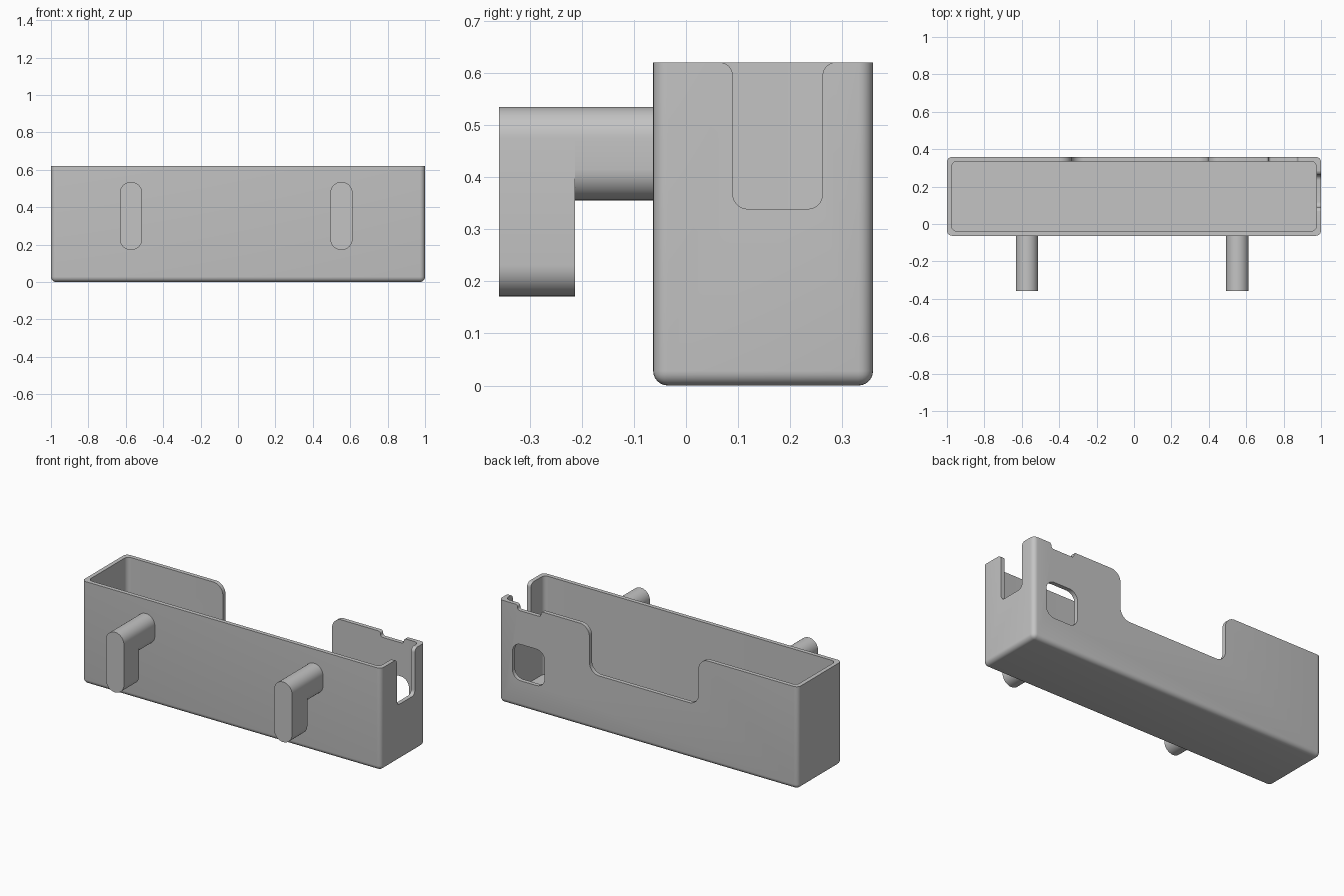
import bpy, bmesh, math
from mathutils import Vector

if "Cube" in bpy.data.objects:
    bpy.data.objects.remove(bpy.data.objects["Cube"])

grey = bpy.data.materials.new("plain grey")
grey.diffuse_color = (0.55, 0.55, 0.55, 1)
grey.use_nodes = True
grey.node_tree.nodes["Principled BSDF"].inputs["Base Color"].default_value = grey.diffuse_color

X, Y0, Y1, H, WALL = 1.0, -0.063, 0.359, 0.62, 0.025
TOP = H + 0.0004          # cutters flare just above the rim


def finish(name, bm):
    bmesh.ops.recalc_face_normals(bm, faces=bm.faces[:])
    me = bpy.data.meshes.new(name)
    bm.to_mesh(me)
    bm.free()
    me.materials.append(grey)
    ob = bpy.data.objects.new(name, me)
    bpy.context.collection.objects.link(ob)
    return ob


def rounded(points, seg=8):
    """Polygon from (u, v, radius) corners, with filleted corners."""
    out = []
    for i, (u, v, r) in enumerate(points):
        p = Vector((u, v))
        if r == 0:
            out.append(p)
            continue
        a = (Vector(points[i - 1][:2]) - p).normalized()
        b = (Vector(points[(i + 1) % len(points)][:2]) - p).normalized()
        c = p + (a + b) * r            # right-angled corners
        for k in range(seg + 1):
            t = k / seg * math.pi / 2
            out.append(c - b * r * math.cos(t) - a * r * math.sin(t))
    return out


def prism(name, outline, axis, lo, hi, caps=True):
    """Extrude an outline along x (outline in y, z) or y (outline in x, z)."""
    bm = bmesh.new()
    rings = []
    for d in (lo, hi):
        rings.append([bm.verts.new((d, u, v) if axis == "x" else (u, d, v))
                      for u, v in outline])
    n = len(outline)
    for i in range(n):
        j = (i + 1) % n
        bm.faces.new((rings[0][i], rings[0][j], rings[1][j], rings[1][i]))
    if caps:
        bm.faces.new(rings[0])
        bm.faces.new(rings[1])
    return finish(name, bm)


def block(name, x, y0, y1, z0, z1, radius, round_bottom):
    """Box with rounded upright edges and, optionally, a rounded bottom."""
    bm = bmesh.new()
    bmesh.ops.create_cube(bm, size=1)
    for v in bm.verts:
        v.co = (v.co.x * 2 * x, (y0 + y1) / 2 + v.co.y * (y1 - y0),
                z1 if v.co.z > 0 else z0)
    edges = []
    for e in bm.edges:
        a, b = (v.co.z for v in e.verts)
        if abs(a - b) > 0.1 or (round_bottom and max(a, b) < z0 + 0.01):
            edges.append(e)
    bmesh.ops.bevel(bm, geom=edges, offset=radius, segments=6,
                    profile=0.5, affect="EDGES")
    return finish(name, bm)


def flared_slot(a, b, bottom, r, flare):
    """Open-topped notch with filleted floor corners and flared rim."""
    w = flare + 0.03
    return rounded([(a - w, TOP + 0.1, 0), (a - w, TOP, 0), (a, TOP, flare),
                    (a, bottom, r), (b, bottom, r), (b, TOP, flare),
                    (b + w, TOP, 0), (b + w, TOP + 0.1, 0)])


def smooth(ob):
    bpy.ops.object.select_all(action="DESELECT")
    ob.select_set(True)
    bpy.context.view_layer.objects.active = ob
    bpy.ops.object.shade_smooth_by_angle(angle=math.radians(30))


# Open tray body, hollowed and notched
tray = block("tray", X, Y0, Y1, 0, H, 0.028, True)
cutters = [
    block("cavity_cutter", X - WALL, Y0 + WALL, Y1 - WALL, WALL, H + 0.2, 0.028, False),
    # wide opening in the back wall
    prism("back_opening_cutter", flared_slot(-0.335, 0.395, 0.335, 0.065, 0.065),
          "y", 0.30, 0.42),
    # shallow rim notch above the window
    prism("rim_notch_cutter", flared_slot(0.72, 0.875, 0.588, 0.014, 0.016),
          "y", 0.30, 0.42),
    # rounded window
    prism("window_cutter", rounded([(0.695, 0.165, 0.055), (0.91, 0.165, 0.055),
                                    (0.91, 0.385, 0.055), (0.695, 0.385, 0.055)]),
          "y", 0.30, 0.42),
    # slot in the right end
    prism("end_slot_cutter", flared_slot(0.09, 0.262, 0.339, 0.028, 0.026),
          "x", 0.90, 1.1),
]
for c in cutters:
    m = tray.modifiers.new(c.name, "BOOLEAN")
    m.operation, m.solver, m.object = "DIFFERENCE", "EXACT", c
    bpy.context.view_layer.objects.active = tray
    bpy.ops.object.modifier_apply(modifier=m.name)
for c in cutters:
    bpy.data.objects.remove(c)
smooth(tray)


# Two hooks on the front, each an arm and a drop plate
def stadium(cx, z0, z1, r=0.06, seg=16):
    pts = []
    for cz, start in ((z1 - r, 0), (z0 + r, math.pi)):
        for k in range(seg + 1):
            t = start + math.pi * k / seg
            pts.append((cx + r * math.cos(t), cz + r * math.sin(t)))
    return pts


for side, cx in (("left", -0.572), ("right", 0.553)):
    smooth(prism(side + "_hook_arm", stadium(cx, 0.355, 0.535), "y", -0.213, Y0, caps=False))
    smooth(prism(side + "_hook_drop", stadium(cx, 0.171, 0.535), "y", -0.359, -0.213))
